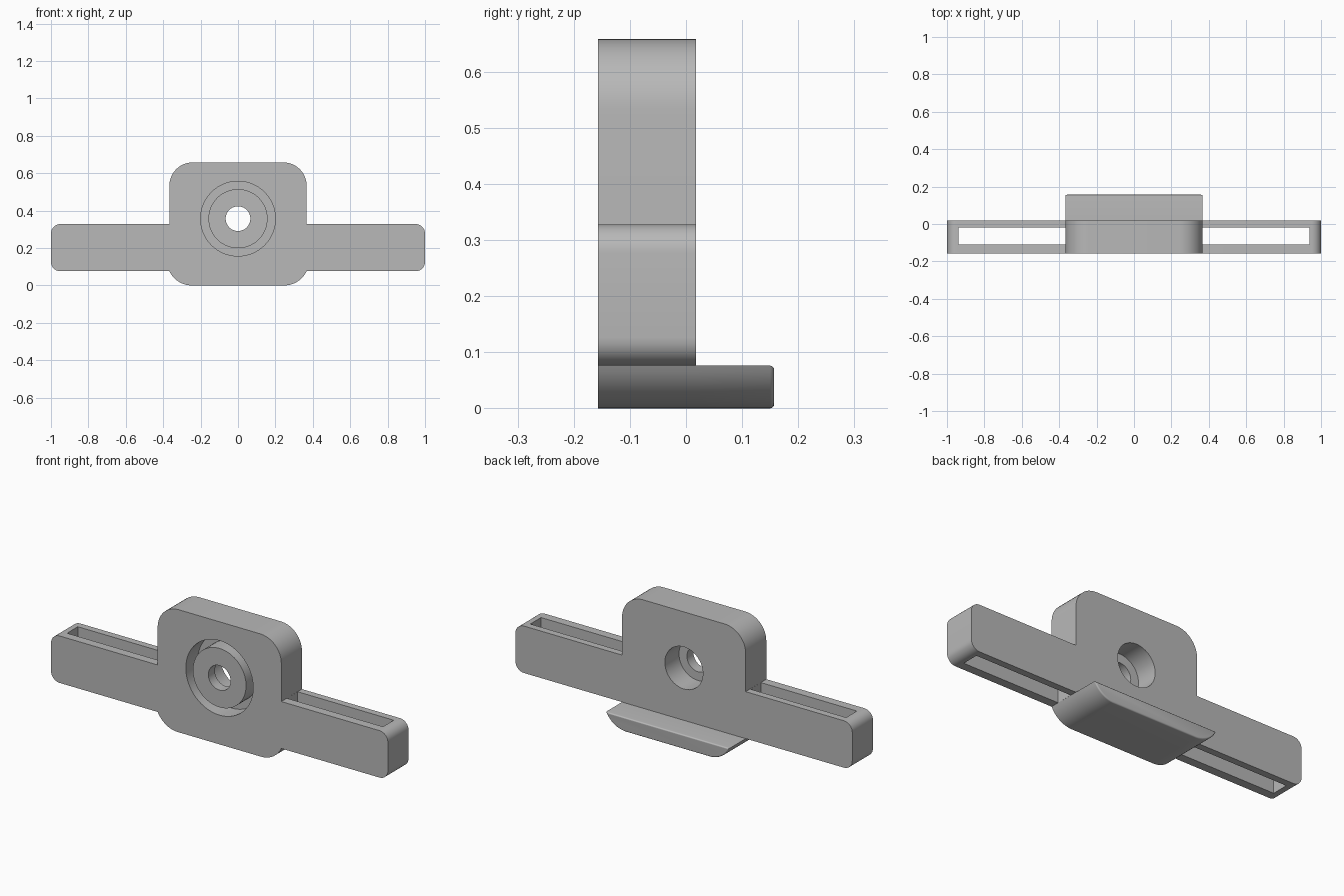
import bpy, bmesh, math
from mathutils import Vector

if "Cube" in bpy.data.objects:
    bpy.data.objects.remove(bpy.data.objects["Cube"])

FRONT, BACK, SHELF_BACK = -0.157, 0.018, 0.157
HALF, TOP = 0.367, 0.658            # central block
ARM_LOW, ARM_TOP = 0.076, 0.328     # side arms
HOLE_Z = 0.357

grey = bpy.data.materials.new("plain grey")
grey.use_nodes = True
grey.diffuse_color = (0.48, 0.48, 0.48, 1)
grey.node_tree.nodes["Principled BSDF"].inputs["Base Color"].default_value = grey.diffuse_color


def arc(cx, cz, r, start, end, steps=12):
    """Points on an arc in the x-z plane, angles in degrees."""
    angles = [math.radians(start + (end - start) * i / steps) for i in range(steps + 1)]
    return [(cx + r * math.cos(a), cz + r * math.sin(a)) for a in angles]


def mirrored(half):
    return half + [(-x, z) for x, z in reversed(half)]


def finish(name, bm):
    bmesh.ops.recalc_face_normals(bm, faces=bm.faces)
    mesh = bpy.data.meshes.new(name)
    bm.to_mesh(mesh)
    bm.free()
    mesh.materials.append(grey)
    obj = bpy.data.objects.new(name, mesh)
    bpy.context.collection.objects.link(obj)
    return obj


def extrude(name, outline, y0, y1, back_round=0):
    """Extrude an x-z outline along y, optionally rounding its back rim."""
    bm = bmesh.new()
    face = bm.faces.new([bm.verts.new((x, y0, z)) for x, z in outline])
    new = bmesh.ops.extrude_face_region(bm, geom=[face])["geom"]
    verts = [g for g in new if isinstance(g, bmesh.types.BMVert)]
    bmesh.ops.translate(bm, verts=verts, vec=(0, y1 - y0, 0))
    if back_round:
        rim = [e for e in bm.edges if all(abs(v.co.y - y1) < 1e-5 for v in e.verts)]
        bmesh.ops.bevel(bm, geom=rim, offset=back_round, segments=6,
                        profile=0.5, affect='EDGES', clamp_overlap=True)
    return finish(name, bm)


def lathe(name, profile):
    """Revolve a closed (radius, y) profile about the hole axis."""
    bm = bmesh.new()
    verts = [bm.verts.new((r, y, HOLE_Z)) for r, y in profile]
    edges = [bm.edges.new((v, verts[i - 1])) for i, v in enumerate(verts)]
    bmesh.ops.spin(bm, geom=verts + edges, cent=(0, 0, HOLE_Z), axis=(0, 1, 0),
                   angle=math.tau, steps=64)
    bmesh.ops.remove_doubles(bm, verts=bm.verts, dist=1e-5)
    return finish(name, bm)


def cut(target, cutter):
    mod = target.modifiers.new("cut", 'BOOLEAN')
    mod.operation, mod.solver, mod.object = 'DIFFERENCE', 'EXACT', cutter
    bpy.context.view_layer.objects.active = target
    bpy.ops.object.modifier_apply(modifier=mod.name)
    bpy.data.objects.remove(cutter)


def smooth(obj):
    bpy.ops.object.select_all(action='DESELECT')
    obj.select_set(True)
    bpy.context.view_layer.objects.active = obj
    bpy.ops.object.shade_smooth_by_angle(angle=math.radians(30))


# Lower corner arc, tangent to the base and ending where the arm begins
R_LOW = 0.1335
low_end = -math.degrees(math.asin((R_LOW - ARM_LOW) / R_LOW))
low_cx = HALF - R_LOW * math.cos(math.radians(low_end))
low_corner = arc(low_cx, R_LOW, R_LOW, -90, low_end)

# Body: central block and both arms as one plate
r_arm, r_top = 0.05, 0.125
body = extrude("body_plate", mirrored(
    low_corner
    + arc(1 - r_arm, ARM_LOW + r_arm, r_arm, -90, 0, 8)
    + arc(1 - r_arm, ARM_TOP - r_arm, r_arm, 0, 90, 8)
    + [(HALF, ARM_TOP)]
    + arc(HALF - r_top, TOP - r_top, r_top, 0, 90)), FRONT, BACK)

# Vertical strap slots through the arms
for side in (-1, 1):
    x0, x1 = side * (HALF + 0.0005), side * 0.938
    cut(body, extrude("slot_cutter", [(x0, 0.0), (x1, 0.0), (x1, 0.5), (x0, 0.5)],
                      -0.11, -0.019))

# Ring groove in the front, and stepped hole widening to the back
cut(body, lathe("groove_cutter", [(0.158, FRONT - 0.05), (0.2, FRONT - 0.05),
                                  (0.2, FRONT + 0.1), (0.158, FRONT + 0.1)]))
step = FRONT + 0.055
cut(body, lathe("hole_cutter", [(0, FRONT - 0.05), (0.066, FRONT - 0.05), (0.066, step),
                                (0.113, step), (0.113, BACK + 0.05), (0, BACK + 0.05)]))
smooth(body)

# Shelf reaching back from the bottom of the block
shelf = extrude("back_shelf", mirrored(low_corner), BACK - 0.002, SHELF_BACK, 0.022)
smooth(shelf)
